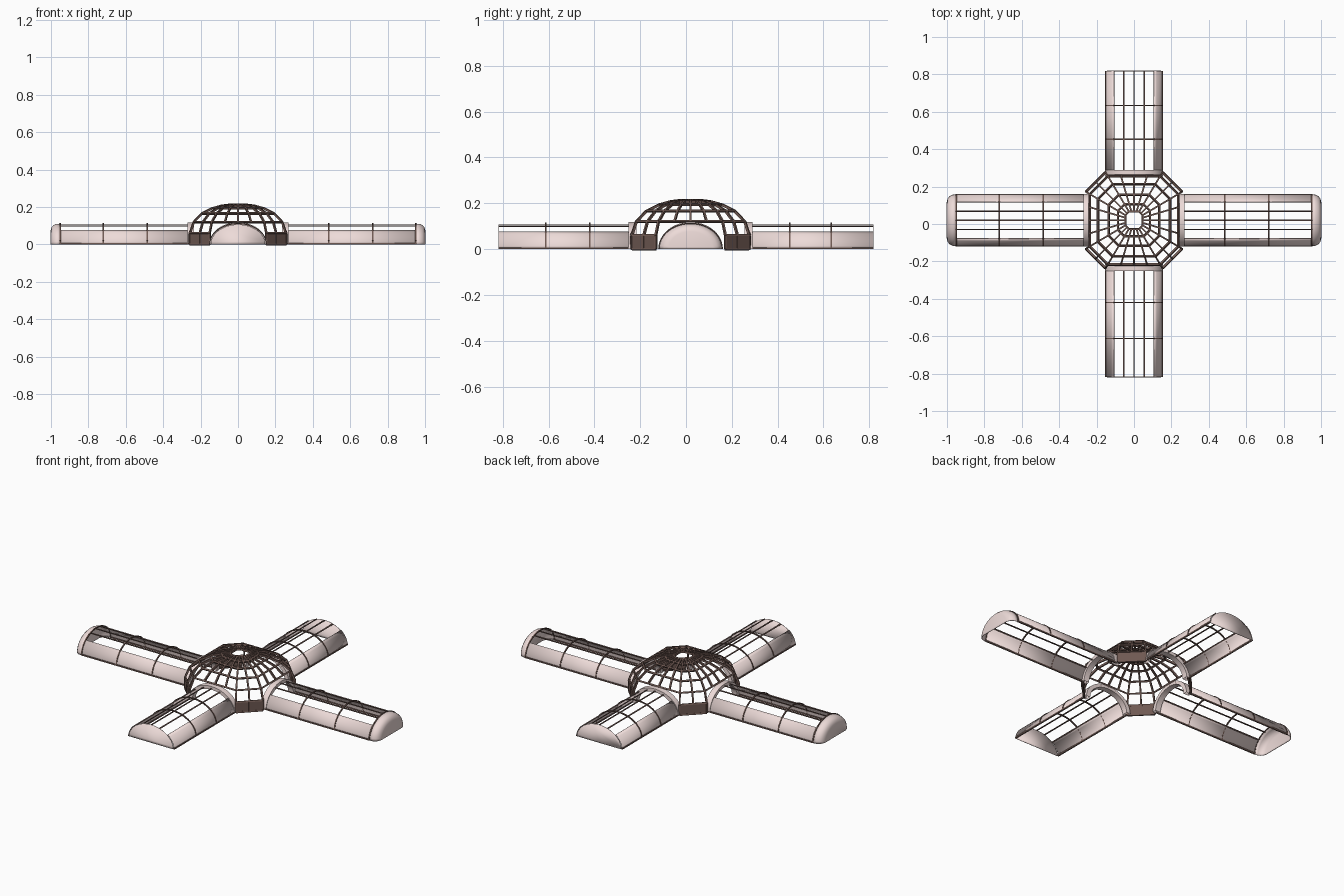
import bpy, math
from mathutils import Vector

if "Cube" in bpy.data.objects:
    bpy.data.objects.remove(bpy.data.objects["Cube"])

CY = 0.02          # the dome and long wings sit slightly behind centre
H = 0.11           # wing height
OPEN = math.radians(44)   # angle where the solid wing side stops


def material(name, rgb):
    m = bpy.data.materials.new(name)
    m.diffuse_color = (*rgb, 1)
    m.use_nodes = True
    m.node_tree.nodes["Principled BSDF"].inputs["Base Color"].default_value = m.diffuse_color
    return m


PINK = material("pale_pink", (0.85, 0.71, 0.69))
BROWN = material("dark_brown", (0.16, 0.10, 0.085))


def make(name, verts, faces, mat, smooth=False, thick=0):
    me = bpy.data.meshes.new(name)
    me.from_pydata([tuple(v) for v in verts], [], faces)
    me.materials.append(mat)
    ob = bpy.data.objects.new(name, me)
    bpy.context.collection.objects.link(ob)
    bpy.context.view_layer.objects.active = ob
    ob.select_set(True)
    bpy.ops.object.mode_set(mode='EDIT')
    bpy.ops.mesh.select_all(action='SELECT')
    bpy.ops.mesh.normals_make_consistent(inside=False)
    bpy.ops.object.mode_set(mode='OBJECT')
    if smooth:
        bpy.ops.object.shade_smooth_by_angle(angle=math.radians(35))
    if thick:
        mod = ob.modifiers.new("thickness", 'SOLIDIFY')
        mod.thickness = thick
        mod.offset = 0
    ob.select_set(False)
    return ob


def grid_faces(rows, cols, base=0):
    return [(base + r * cols + c, base + r * cols + c + 1,
             base + (r + 1) * cols + c + 1, base + (r + 1) * cols + c)
            for r in range(rows - 1) for c in range(cols - 1)]


class Bars:
    """Collects square bars into one frame mesh."""
    def __init__(self):
        self.v, self.f = [], []

    def add(self, p, q, w, h, up):
        p, q, up = Vector(p), Vector(q), Vector(up)
        d = (q - p).normalized()
        side = d.cross(up).normalized()
        up = side.cross(d)
        b = len(self.v)
        for c in (p, q):
            for i, j in ((-1, -1), (1, -1), (1, 1), (-1, 1)):
                self.v.append(c + side * i * w / 2 + up * j * h / 2)
        for f in ((0, 1, 2, 3), (7, 6, 5, 4), (0, 4, 5, 1),
                  (1, 5, 6, 2), (2, 6, 7, 3), (3, 7, 4, 0)):
            self.f.append([b + k for k in f])


def wing(name, axis, s, a, u0, u1, ribs, rounded):
    def P(u, v, w):
        return Vector((s * u, CY + v, w)) if axis == 'x' else Vector((v, s * u, w))

    # solid lower sides
    verts, faces = [], []
    n = 7
    for m in (1, -1):
        base = len(verts)
        for u in (u0, u1):
            for i in range(n):
                t = OPEN * i / (n - 1)
                verts.append(P(u, m * a * math.cos(t), H * math.sin(t)))
        faces += grid_faces(2, n, base)
    make(name + "_sides", verts, faces, PINK, True, 0.003)

    # closed end: rounded cap or flat wall
    n = 25
    steps = [(0, 1), (.02, .985), (.035, .93), (.045, .84), (.05, .7)] if rounded else [(0, .97)]
    verts = [P(u1 + du, k * a * math.cos(math.pi * i / (n - 1)),
               k * H * math.sin(math.pi * i / (n - 1)))
             for du, k in steps for i in range(n)]
    faces = grid_faces(len(steps), n)
    last = (len(steps) - 1) * n
    faces.append([last + i for i in range(n)])
    make(name + "_end", verts, faces, PINK, True, 0.003)

    # solid arch band where the wing meets the dome
    verts = []
    for u, k in ((u0 - .02, .86), (u0 - .02, 1.03), (u0 + .015, 1.03), (u0 + .015, .86), (u0 - .02, .86)):
        for i in range(n):
            t = math.pi * i / (n - 1)
            verts.append(P(u, k * a * math.cos(t), k * 0.115 * math.sin(t)))
    make(name + "_collar", verts, grid_faces(5, n), PINK, True)

    # glazing bars along the roof, sills, and ribs across
    fr = Bars()
    for k in (-.72, -.36, 0, .36, .72):
        w = math.sqrt(1 - k * k)
        fr.add(P(u0 - .02, k * a, H * w - .004), P(u1, k * a, H * w - .004),
               .007, .004, P(0, k, w + .3) - P(0, 0, 0))
    for m in (1, -1):
        fr.add(P(u0, m * a, .004), P(u1, m * a, .004), .008, .008, (0, 0, 1))
    for u in ribs:
        pts = [P(u, a * 1.01 * math.cos(math.pi * i / 18), (H + .002) * math.sin(math.pi * i / 18))
               for i in range(19)]
        for p, q in zip(pts, pts[1:]):
            fr.add(p, q, .007, .006, (p + q) / 2 - P(u, 0, 0))
    make(name + "_frame", fr.v, fr.f, BROWN)


wing("right_wing", 'x', 1, .137, .255, .95, (.485, .72, .95), True)
wing("left_wing", 'x', -1, .137, .255, .95, (.485, .72, .95), True)
wing("front_wing", 'y', -1, .15, .235, .818, (.42, .612), False)
wing("back_wing", 'y', 1, .15, .275, .818, (.453, .634), False)

# dome outline: chamfered square, long sides in four and corners in two
A, B = .257, .152
quarter = [(A, -B), (A, -B / 2), (A, 0), (A, B / 2), (A, B), ((A + B) / 2, (A + B) / 2)]
outline = []
for r in range(4):
    for x, y in quarter:
        for _ in range(r):
            x, y = -y, x
        outline.append((x, y))
N = len(outline)
rings = [(1, 0), (1, .06), (.92, .12), (.75, .166), (.53, .194), (.335, .208), (.18, .213)]


def D(r, i):
    k, z = rings[r]
    x, y = outline[i % N]
    return Vector((x * k, CY + y * k, z))


# dome lattice, leaving the wing openings clear
dome = Bars()
centre = Vector((0, CY, -.05))
for r in range(len(rings)):
    for i in range(N):
        over_wing = i % 6 < 4
        p, q = D(r, i), D(r, i + 1)
        if r >= 2 or not over_wing:
            dome.add(p, q, .009, .011, (p + q) / 2 - centre)
        if r + 1 < len(rings) and (r >= 2 or i % 6 in (0, 4, 5)):
            q = D(r + 1, i)
            dome.add(p, q, .009, .011, (p + q) / 2 - centre)
make("dome_lattice", dome.v, dome.f, BROWN)

# solid plinth panels at the four dome corners
verts, faces = [], []
for i in range(N):
    if i % 6 >= 4:
        b = len(verts)
        verts += [D(0, i), D(0, i + 1), D(1, i + 1), D(1, i)]
        faces.append((b, b + 1, b + 2, b + 3))
make("dome_plinth", verts, faces, BROWN, False, 0.006)
